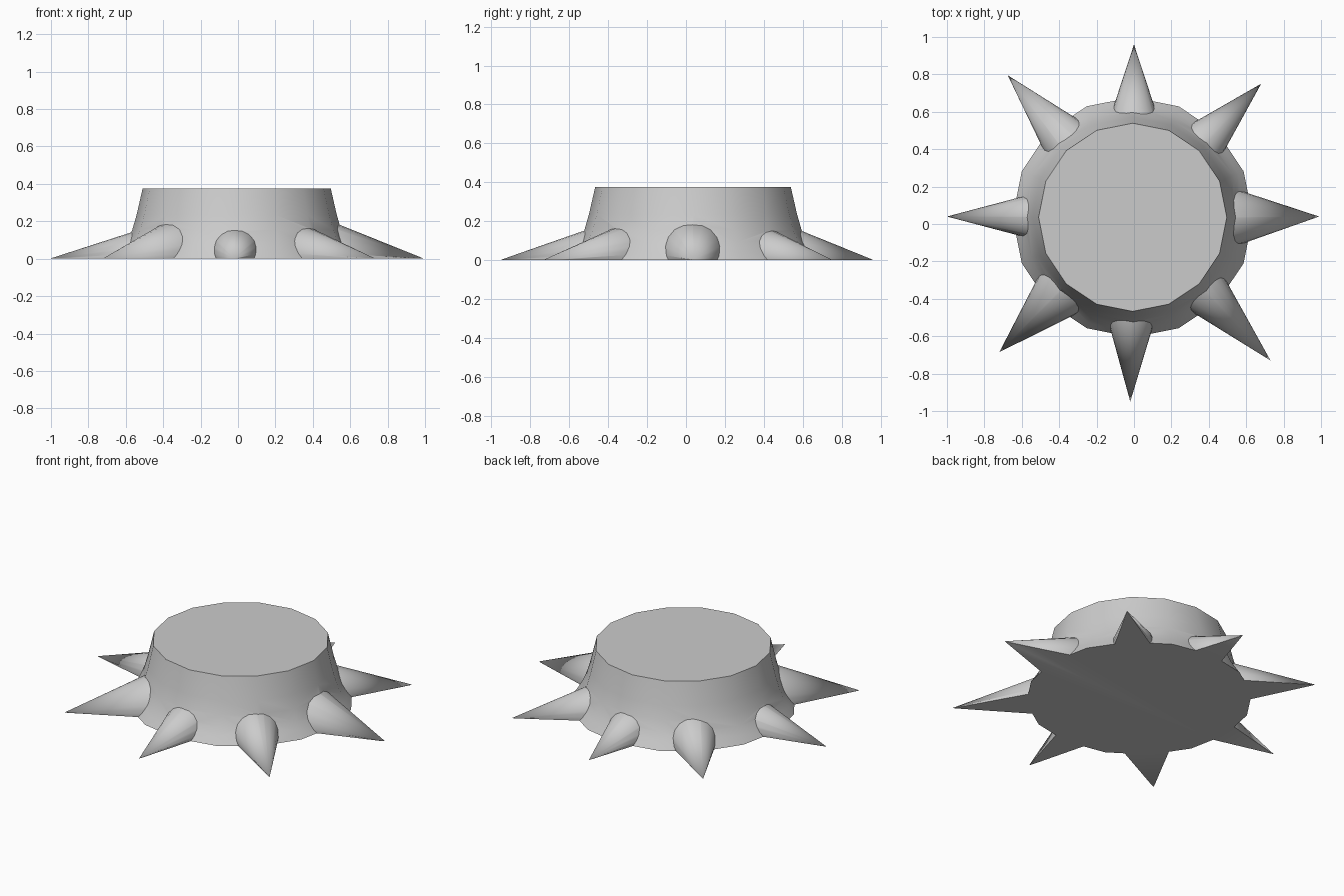
import bpy, bmesh, math
from mathutils import Vector

if "Cube" in bpy.data.objects:
    bpy.data.objects.remove(bpy.data.objects["Cube"])

CX, CY, SIDES = -0.007, 0.036, 16


def make_object(name, bm):
    bmesh.ops.recalc_face_normals(bm, faces=bm.faces[:])
    me = bpy.data.meshes.new(name)
    bm.to_mesh(me)
    bm.free()
    ob = bpy.data.objects.new(name, me)
    bpy.context.collection.objects.link(ob)
    return ob


# Flared drum: rings lofted from a (radius, z) profile, running below the floor
bm = bmesh.new()
profile = [(0.644, -0.1), (0.642, 0.0), (0.612, 0.045), (0.585, 0.09),
           (0.558, 0.155), (0.535, 0.235), (0.503, 0.375)]
rings = []
for r, z in profile:
    rings.append([bm.verts.new((CX + r * math.cos(2 * math.pi * i / SIDES),
                                CY + r * math.sin(2 * math.pi * i / SIDES), z))
                  for i in range(SIDES)])
for a, b in zip(rings, rings[1:]):
    for i in range(SIDES):
        j = (i + 1) % SIDES
        bm.faces.new((a[i], a[j], b[j], b[i]))
bm.faces.new(rings[0][::-1])
bm.faces.new(rings[-1])
drum = make_object("spiked_drum", bm)


def spike(tip, root, radius):
    """Cone from the tip through the root, carried on into the drum."""
    tip, root = Vector((*tip, 0.002)), Vector((*root, 0.025))
    k = 1.3
    axis = (tip - root) * k
    bm = bmesh.new()
    bmesh.ops.create_cone(bm, cap_ends=True, segments=20, radius1=radius * k,
                          radius2=0, depth=axis.length)
    mat = axis.to_track_quat('Z', 'Y').to_matrix().to_4x4()
    mat.translation = tip - axis / 2
    bmesh.ops.transform(bm, matrix=mat, verts=bm.verts[:])
    return make_object("spike_part", bm)


# Eight slightly irregular spikes: tip, root centre, root radius
spikes = [((0.99, 0.04), (0.57, 0.035), 0.143),
          ((0.68, 0.75), (0.40, 0.465), 0.112),
          ((0.0, 0.96), (0.0, 0.62), 0.112),
          ((-0.675, 0.795), (-0.385, 0.47), 0.126),
          ((-1.0, 0.04), (-0.58, 0.04), 0.111),
          ((-0.72, -0.685), (-0.42, -0.39), 0.138),
          ((-0.02, -0.95), (-0.015, -0.55), 0.115),
          ((0.73, -0.73), (0.42, -0.405), 0.117)]
helpers = []
for s in spikes:
    part = spike(*s)
    helpers.append(part)
    mod = drum.modifiers.new("join_spike", 'BOOLEAN')
    mod.operation, mod.solver, mod.object = 'UNION', 'EXACT', part

# Bake the unions, then slice everything flat on the floor
bpy.context.view_layer.update()
dg = bpy.context.evaluated_depsgraph_get()
bm = bmesh.new()
bm.from_object(drum, dg)
cut = bmesh.ops.bisect_plane(bm, geom=bm.verts[:] + bm.edges[:] + bm.faces[:],
                             plane_co=(0, 0, 0), plane_no=(0, 0, 1), clear_inner=True)
edges = [e for e in cut["geom_cut"] if isinstance(e, bmesh.types.BMEdge)]
bmesh.ops.contextual_create(bm, geom=edges)
drum.modifiers.clear()
bmesh.ops.recalc_face_normals(bm, faces=bm.faces[:])
bm.to_mesh(drum.data)
bm.free()
for h in helpers:
    bpy.data.objects.remove(h)

bpy.context.view_layer.objects.active = drum
drum.select_set(True)
bpy.ops.object.shade_smooth_by_angle(angle=math.radians(35))
